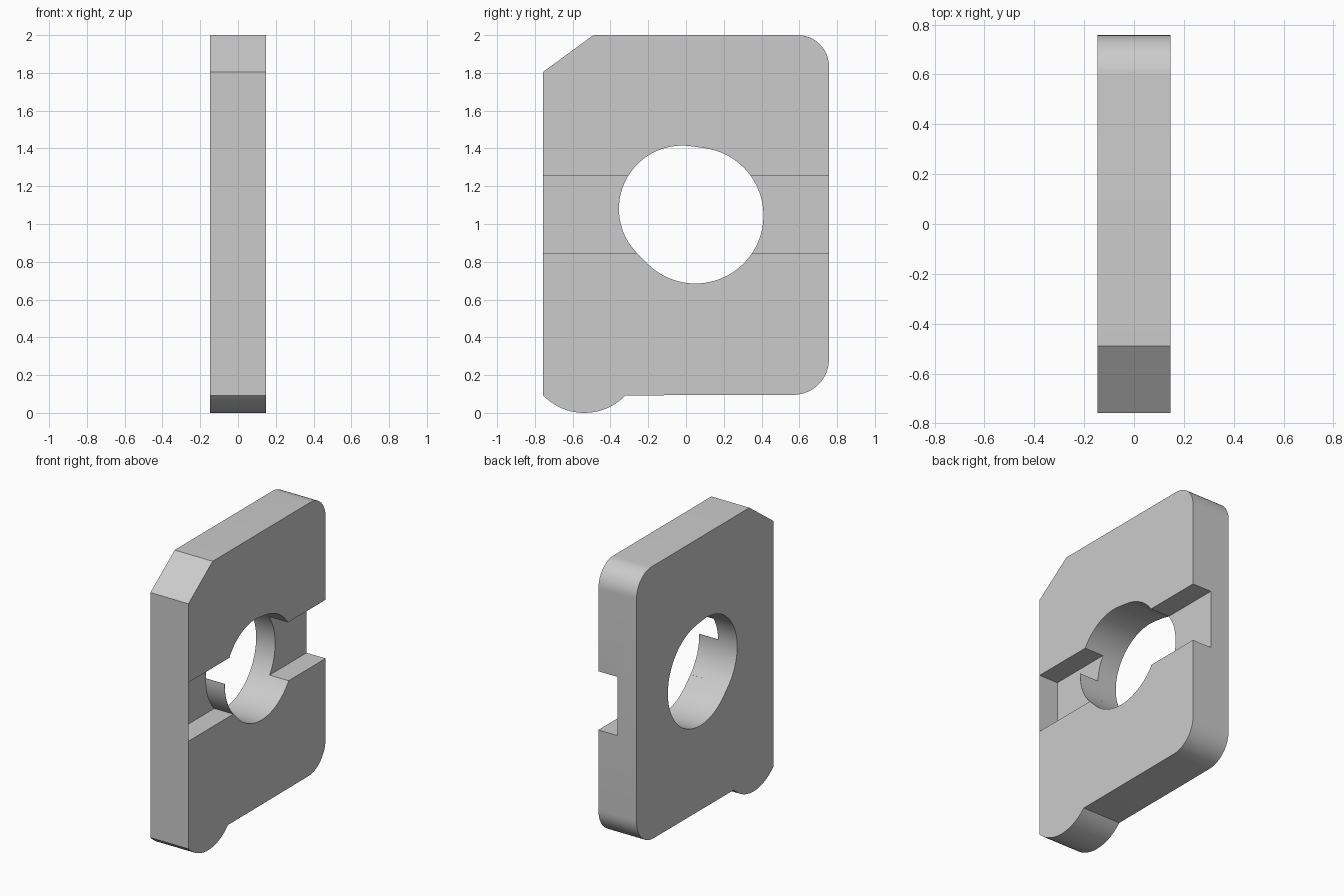
import bpy
import bmesh
from math import sin, cos, radians

if "Cube" in bpy.data.objects:
    bpy.data.objects.remove(bpy.data.objects["Cube"])

HALF_X = 0.147      # half plate thickness
HALF_Y = 0.757      # half plate width
SKIN = 0.002        # very thin closing walls
HOLE_B = (-0.02, 1.08, 0.335)   # smaller bore circle: y, z, radius
HOLE_A = (0.05, 1.045, 0.36)    # larger bore circle


def arc(cy, cz, r, a0, a1, n):
    """Points along an arc in the y-z plane."""
    out = []
    for i in range(n + 1):
        a = radians(a0 + (a1 - a0) * i / n)
        out.append((cy + r * cos(a), cz + r * sin(a)))
    return out


def prism(name, profile, x0, x1):
    """Extrude a y-z profile along x."""
    bm = bmesh.new()
    face = bm.faces.new([bm.verts.new((x0, y, z)) for y, z in profile])
    ext = bmesh.ops.extrude_face_region(bm, geom=[face])
    verts = [v for v in ext["geom"] if isinstance(v, bmesh.types.BMVert)]
    bmesh.ops.translate(bm, verts=verts, vec=(x1 - x0, 0, 0))
    bmesh.ops.recalc_face_normals(bm, faces=bm.faces[:])
    mesh = bpy.data.meshes.new(name)
    bm.to_mesh(mesh)
    bm.free()
    obj = bpy.data.objects.new(name, mesh)
    bpy.context.collection.objects.link(obj)
    return obj


def cut(target, cutter):
    """Subtract a cutter and remove it afterwards."""
    cutter.hide_render = True
    mod = target.modifiers.new("cut", "BOOLEAN")
    mod.operation = "DIFFERENCE"
    mod.solver = "EXACT"
    mod.object = cutter
    bpy.context.view_layer.objects.active = target
    bpy.ops.object.modifier_apply(modifier=mod.name)
    bpy.data.objects.remove(cutter)


def smooth(obj):
    bpy.ops.object.select_all(action="DESELECT")
    obj.select_set(True)
    bpy.context.view_layer.objects.active = obj
    bpy.ops.object.shade_smooth_by_angle(angle=radians(25))


# Plate outline: rounded foot, two rounded corners, one chamfer
outline = arc(-0.5385, 0.303, 0.303, 223.9, 316.1, 20)
outline[0] = (-HALF_Y, outline[0][1])
outline += arc(HALF_Y - 0.19, 0.095 + 0.19, 0.19, -90, 0, 12)
outline += arc(HALF_Y - 0.165, 2 - 0.165, 0.165, 0, 90, 12)
outline += [(-0.49, 2.0), (-HALF_Y, 1.805)]
plate = prism("plate", outline, -HALF_X, HALF_X)

# Slightly oblong bore: hull of two circles
bore = arc(*HOLE_B, 82, 224.8, 36) + arc(*HOLE_A, 224.8, 442, 52)
cut(plate, prism("bore_cutter", bore, -0.3, 0.3))

# Half-depth groove across the right face, closed by a thin wall at the front
y0 = -HALF_Y + SKIN
groove = [(y0, 0.845), (0.9, 0.845), (0.9, 1.255), (y0, 1.255)]
cut(plate, prism("groove_cutter", groove, 0.0, 0.3))
smooth(plate)

# Thin remnant of the bore wall standing in the groove
cy, cz, r = HOLE_B
lip = arc(cy, cz, r, 178, 224.5, 14) + arc(cy, cz, r + SKIN, 224.5, 178, 14)
smooth(prism("bore_lip", lip, 0.0, HALF_X))
